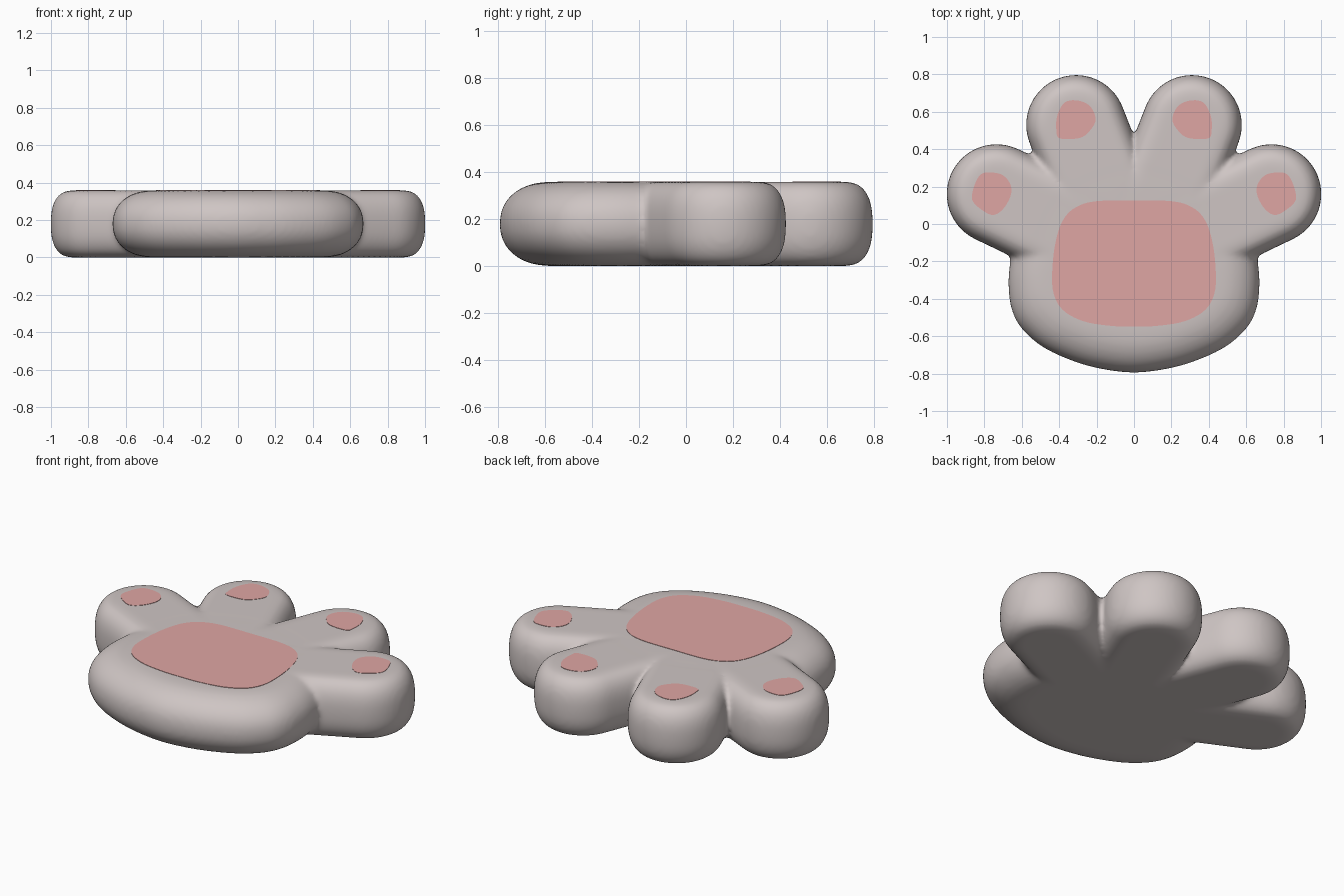
import bpy, bmesh, math
from mathutils import Vector

if "Cube" in bpy.data.objects:
    bpy.data.objects.remove(bpy.data.objects["Cube"])

H = 0.359  # paw thickness


def material(name, rgb):
    m = bpy.data.materials.new(name)
    m.diffuse_color = (*rgb, 1)
    m.use_nodes = True
    m.node_tree.nodes["Principled BSDF"].inputs["Base Color"].default_value = m.diffuse_color
    return m


fur = material("warm grey", (0.62, 0.56, 0.55))
pink = material("dusty pink", (0.74, 0.38, 0.37))


def make_object(name, bm, mat):
    bmesh.ops.recalc_face_normals(bm, faces=bm.faces)
    me = bpy.data.meshes.new(name)
    bm.to_mesh(me)
    bm.free()
    me.materials.append(mat)
    ob = bpy.data.objects.new(name, me)
    bpy.context.collection.objects.link(ob)
    return ob


def loft(bm, rings):
    """Closed solid through a stack of equal-length rings."""
    rows = [[bm.verts.new(p) for p in r] for r in rings]
    n = len(rows[0])
    for a, b in zip(rows, rows[1:]):
        for i in range(n):
            j = (i + 1) % n
            bm.faces.new((a[i], a[j], b[j], b[i]))
    bm.faces.new(rows[0][::-1])
    bm.faces.new(rows[-1])


def pillow(bm, outline, inset, power, steps=16):
    """Solid whose side is a superellipse; outline(d) gives the loop inset by d."""
    rings = []
    for k in range(steps + 1):
        t = -math.pi / 2 + math.pi * k / steps
        s, c = math.sin(t), max(math.cos(t), 0)
        z = H / 2 * (1 + math.copysign(abs(s) ** (2 / power), s))
        d = inset * (1 - c ** (2 / power))
        rings.append([(x, y, z) for x, y in outline(d)])
    loft(bm, rings)


def smooth_loop(pts, sub=5):
    """Closed Catmull-Rom curve through the points."""
    out, n = [], len(pts)
    for i in range(n):
        p0, p1, p2, p3 = (Vector(pts[(i + k) % n]) for k in (-1, 0, 1, 2))
        for s in range(sub):
            t = s / sub
            out.append(0.5 * (2 * p1 + (p2 - p0) * t + (2 * p0 - 5 * p1 + 4 * p2 - p3) * t * t
                              + (3 * p1 - p0 - 3 * p2 + p3) * t ** 3))
    return out


def mirrored(half):
    """Full loop from a right half that starts and ends on x = 0."""
    return half + [(-x, y) for x, y in half[-2:0:-1]]


# palm outline, right half from front to back
palm = smooth_loop(mirrored([(0, -0.795), (0.2, -0.77), (0.36, -0.72), (0.5, -0.65), (0.6, -0.56),
                             (0.65, -0.47), (0.67, -0.36), (0.665, -0.22), (0.62, 0), (0.5, 0.22),
                             (0.25, 0.37), (0, 0.42)]))


def palm_outline(d):
    return [(x * (1 - d / 0.67), -0.19 + (y + 0.19) * (1 - d / 0.605)) for x, y in palm]


# toes are capsules from tip to root
def capsule(tip, root, r, side):
    a, b = Vector((side * tip[0], tip[1])), Vector((side * root[0], root[1]))
    ang = math.atan2(*(a - b).yx)

    def outline(d):
        pts = []
        for c, start in ((a, ang - math.pi / 2), (b, ang + math.pi / 2)):
            for i in range(25):
                t = start + math.pi * i / 24
                pts.append((c.x + (r - d) * math.cos(t), c.y + (r - d) * math.sin(t)))
        return pts
    return outline


bm = bmesh.new()
pillow(bm, palm_outline, 0.22, 2.2)
for side in (-1, 1):
    pillow(bm, capsule((0.31, 0.53), (0.114, 0.03), 0.267, side), 0.12, 2.5)
    pillow(bm, capsule((0.735, 0.16), (0.2, -0.095), 0.267, side), 0.12, 2.5)
paw = make_object("paw_body", bm, fur)

# melt palm and toes into one soft body
rm = paw.modifiers.new("Merge", 'REMESH')
rm.mode = 'VOXEL'
rm.voxel_size = 0.014
rm.use_smooth_shade = True
sm = paw.modifiers.new("Soften", 'SMOOTH')
sm.factor = 0.5
sm.iterations = 10


# pink pads as thin plates on the top
def pad(name, pts):
    bm = bmesh.new()
    loop = smooth_loop(pts)
    loft(bm, [[(p.x, p.y, z) for p in loop] for z in (H - 0.006, H + 0.002)])
    make_object(name, bm, pink)


pad("palm_pad", mirrored([(0, 0.125), (0.2, 0.122), (0.31, 0.09), (0.38, 0.02), (0.42, -0.1),
                          (0.437, -0.25), (0.43, -0.37), (0.38, -0.46), (0.27, -0.52),
                          (0.12, -0.545), (0, -0.548)]))
inner = [(0.30, 0.66), (0.37, 0.65), (0.41, 0.58), (0.415, 0.5), (0.395, 0.457), (0.29, 0.46),
         (0.235, 0.5), (0.205, 0.56), (0.235, 0.63)]
outer = [(0.82, 0.265), (0.855, 0.2), (0.865, 0.13), (0.82, 0.08), (0.755, 0.048), (0.70, 0.08),
         (0.66, 0.15), (0.66, 0.21), (0.70, 0.26), (0.76, 0.275)]
for side, tag in ((-1, "left"), (1, "right")):
    pad("inner_toe_pad_" + tag, [(side * x, y) for x, y in inner])
    pad("outer_toe_pad_" + tag, [(side * x, y) for x, y in outer])
